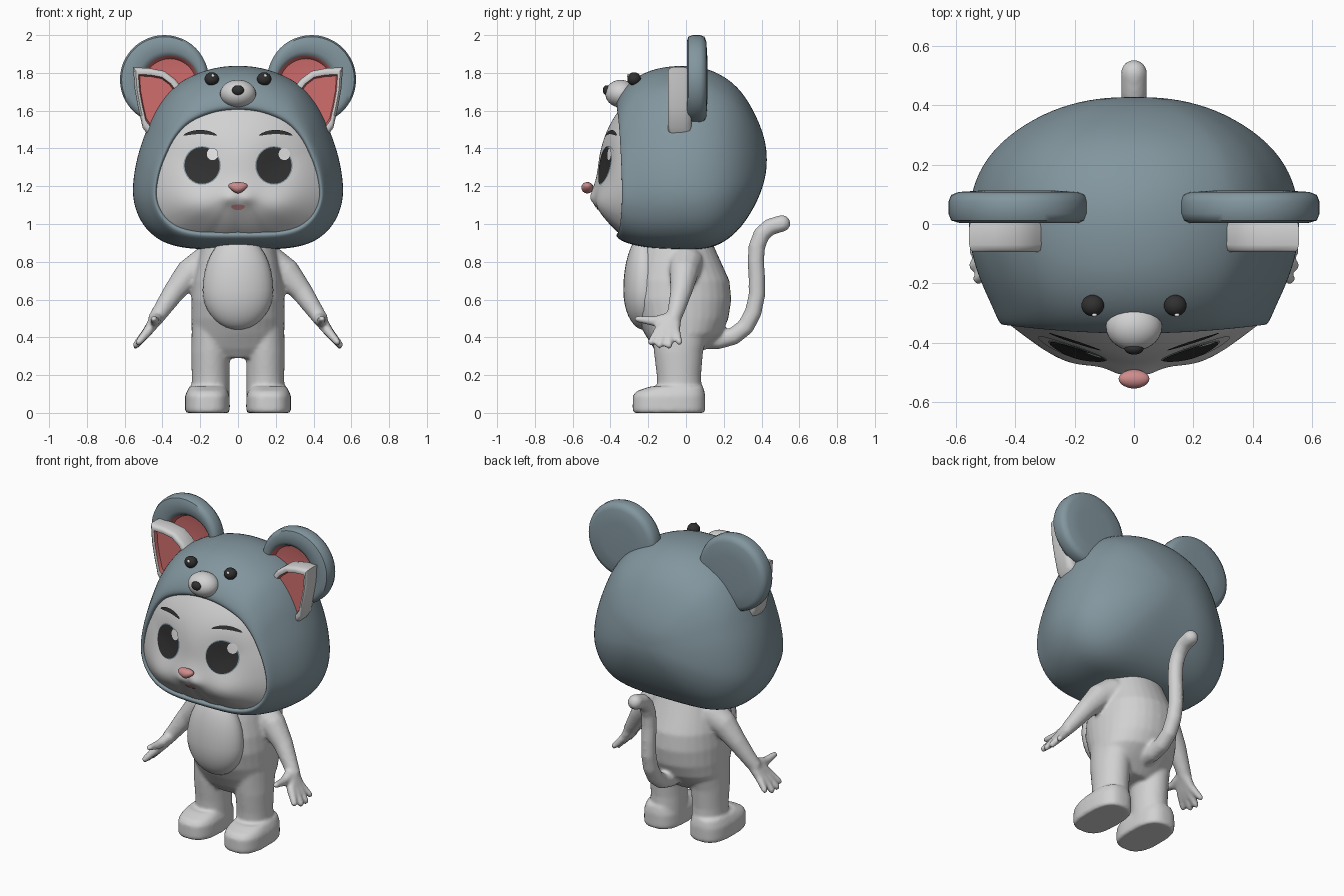
import bpy, bmesh, math
from mathutils import Vector, Matrix

if "Cube" in bpy.data.objects:
    bpy.data.objects.remove(bpy.data.objects["Cube"])


def material(name, r, g, b):
    m = bpy.data.materials.new(name)
    m.diffuse_color = (r, g, b, 1)
    m.use_nodes = True
    m.node_tree.nodes["Principled BSDF"].inputs["Base Color"].default_value = m.diffuse_color
    return m


FUR = material("pale_fur", .64, .64, .64)
SLATE = material("slate_hood", .225, .305, .345)
PINK = material("ear_pink", .64, .155, .155)
ROSE = material("nose_rose", .62, .26, .26)
DARK = material("charcoal", .03, .03, .03)
WHITE = material("eye_glint", .85, .85, .85)


def finish(name, bm, mats, angle=45, fix=True):
    if fix:
        bmesh.ops.recalc_face_normals(bm, faces=bm.faces)
    me = bpy.data.meshes.new(name)
    bm.to_mesh(me)
    bm.free()
    for m in mats:
        me.materials.append(m)
    for p in me.polygons:
        p.use_smooth = True
    me.set_sharp_from_angle(angle=math.radians(angle))
    ob = bpy.data.objects.new(name, me)
    bpy.context.collection.objects.link(ob)
    return ob


def loft(bm, rings, start=True, end=True, tint=None):
    """Skin closed rings of equal length; tint(band) gives a material index."""
    vs = [[bm.verts.new(p) for p in r] for r in rings]
    n = len(rings[0])
    for i in range(len(vs) - 1):
        for j in range(n):
            k = (j + 1) % n
            f = bm.faces.new((vs[i][j], vs[i][k], vs[i + 1][k], vs[i + 1][j]))
            f.material_index = tint(i) if tint else 0
    if start:
        bm.faces.new(vs[0])
    if end:
        f = bm.faces.new(vs[-1])
        f.material_index = tint(len(vs)) if tint else 0


def oval(cx, hw, front, back, z, n=32, power=2.0):
    pts = []
    for i in range(n):
        a = 2 * math.pi * i / n
        c, s = math.cos(a), math.sin(a)
        x = math.copysign(abs(c) ** (2 / power), c)
        y = math.copysign(abs(s) ** (2 / power), s)
        pts.append((cx + hw * x, (front + back) / 2 + (back - front) / 2 * y, z))
    return pts


def beads(bm, path):
    """Round limb from (x, y, z, radius) points, fused later by remeshing."""
    for a, b in zip(path, path[1:]):
        a, b = Vector(a), Vector(b)
        steps = max(2, int((b - a).length / (.35 * min(a[3], b[3]))))
        for i in range(steps + 1):
            p = a.lerp(b, i / steps)
            bmesh.ops.create_icosphere(bm, subdivisions=2, radius=p[3],
                                       matrix=Matrix.Translation(p.xyz))


def ellipsoid(name, c, r, mat, shape=None):
    bm = bmesh.new()
    bmesh.ops.create_uvsphere(bm, u_segments=28, v_segments=18, radius=1)
    for v in bm.verts:
        if shape:
            v.co = shape(v.co)
        v.co = Vector([c[i] + r[i] * v.co[i] for i in range(3)])
    return finish(name, bm, [mat], 80)


# ---- Body: torso, legs, feet, arms, hands and tail fused together ----
bm = bmesh.new()
loft(bm, [oval(0, w, f, b, z, power=2.15) for z, w, f, b in (
    (.29, .15, -.13, .05), (.34, .225, -.17, .10), (.42, .245, -.22, .19),
    (.5, .248, -.265, .225), (.6, .248, -.295, .24), (.7, .238, -.29, .23),
    (.8, .215, -.265, .185), (.9, .19, -.23, .14), (1.0, .17, -.15, .1))])
for s in (-1, 1):
    loft(bm, [oval(s * .145, w, f, b, z) for z, w, f, b in (
        (.06, .1, -.15, .085), (.2, .1, -.155, .08), (.32, .103, -.17, .09), (.45, .1, -.18, .12))])
    loft(bm, [oval(s * .162, w, f, b, z, power=2.7) for z, w, f, b in (
        (0, .112, -.275, .095), (.012, .119, -.283, .102), (.09, .118, -.282, .102),
        (.115, .108, -.262, .098), (.14, .095, -.19, .09))])
    for path in (
        ((.17, 0, .79, .095), (.25, -.01, .745, .08), (.335, -.025, .645, .06),
         (.40, -.05, .55, .048), (.435, -.065, .50, .042)),
        ((.43, -.08, .50, .036), (.475, -.145, .435, .027), (.525, -.185, .375, .02)),
        ((.43, -.08, .50, .036), (.48, -.115, .43, .027), (.54, -.14, .36, .02)),
        ((.43, -.07, .50, .036), (.48, -.085, .43, .027), (.54, -.09, .357, .02)),
        ((.43, -.06, .50, .036), (.475, -.055, .435, .025), (.53, -.035, .375, .019)),
        ((.43, -.09, .50, .034), (.44, -.17, .485, .027), (.445, -.255, .497, .019)),
    ):
        beads(bm, [(s * x, y, z, r) for x, y, z, r in path])
beads(bm, ((0, .08, .39, .055), (0, .17, .385, .05), (0, .25, .405, .048), (0, .315, .455, .047),
           (0, .355, .53, .047), (0, .375, .62, .046), (0, .375, .72, .046), (0, .37, .80, .046),
           (0, .375, .88, .046), (0, .40, .945, .046), (0, .445, .985, .046), (0, .508, 1.003, .047)))
body = finish("body", bm, [FUR])
m = body.modifiers.new("fuse", 'REMESH')
m.mode, m.voxel_size, m.use_smooth_shade = 'VOXEL', .01, True
m = body.modifiers.new("soften", 'SMOOTH')
m.factor, m.iterations = .5, 7

# ---- Belly plate ----
ellipsoid("belly", (0, -.222, .65), (.187, .11, .21), FUR,
          lambda p: Vector((p.x, p.y, p.z * (1.4 if p.z > 0 else 1))))

# ---- Hood: rounded outline lofted from the face opening to the back ----
HALF = ((0, 0), (.3, 0), (.56, .01), (.76, .05), (.91, .135), (.985, .24), (1, .33), (.975, .445),
        (.93, .55), (.865, .65), (.79, .755), (.66, .86), (.54, .915), (.36, .965), (.18, .993), (0, 1))
LOOP = list(HALF) + [(-x, t) for x, t in HALF[-2:0:-1]]


def hood_ring(y, w, lo, hi, bend):
    return [(x * w, y - bend * (1 - x * x), lo + t * (hi - lo)) for x, t in LOOP]


bm = bmesh.new()
loft(bm, [hood_ring(*r) for r in (
    (-.29, .42, .975, 1.59, .03), (-.325, .432, .957, 1.607, .03), (-.345, .443, .943, 1.622, .03),
    (-.328, .46, .918, 1.68, .03), (-.28, .479, .893, 1.757, .02), (-.2, .518, .873, 1.815, 0),
    (-.1, .552, .866, 1.836, 0), (0, .563, .864, 1.842, 0), (.1, .554, .864, 1.83, 0),
    (.2, .517, .898, 1.787, 0), (.295, .435, .98, 1.71, 0), (.375, .305, 1.11, 1.57, 0),
    (.415, .18, 1.22, 1.46, 0), (.428, .07, 1.3, 1.38, 0))], start=False)
hood = finish("hood", bm, [SLATE], 180)
m = hood.modifiers.new("round", 'SUBSURF')
m.levels = m.render_levels = 2

# ---- Face: surface bulging out of the opening ----
CZ = 1.2
POLAR = sorted((math.atan2(.955 + t * .655 - CZ, x * .435), math.hypot(.955 + t * .655 - CZ, x * .435))
               for x, t in LOOP)
POLAR = [(POLAR[-1][0] - 2 * math.pi, POLAR[-1][1])] + POLAR + [(POLAR[0][0] + 2 * math.pi, POLAR[0][1])]


def reach(a):
    for (a0, r0), (a1, r1) in zip(POLAR, POLAR[1:]):
        if a0 <= a <= a1:
            return r0 + (r1 - r0) * (a - a0) / max(a1 - a0, 1e-6)
    return POLAR[0][1]


def bump(x, z, cx, cz, sx, sz):
    return math.exp(-((x - cx) / sx) ** 2 - ((z - cz) / sz) ** 2)


def face_y(x, z):
    d = math.hypot(x, z - CZ) / reach(math.atan2(z - CZ, x))
    ax = abs(x)
    out = .325 + .025 * (1 - (x / .435) ** 2) + .12 * (1 - d ** 2.5)
    out += .03 * bump(ax, z, .22, 1.1, .13, .09) - .022 * bump(ax, z, .2, 1.32, .11, .11)
    out += .028 * bump(x, z, 0, 1.15, .1, .08) + .014 * bump(ax, z, .045, 1.135, .045, .035)
    return -out


def sheet(name, point, mat, lift=0, rings=6, n=32):
    """Disc laid on the face; point(s, angle) gives x and z."""
    bm = bmesh.new()
    rows = []
    for i in range(1, rings + 1):
        pts = [point(i / rings, -math.pi + 2 * math.pi * j / n) for j in range(n)]
        rows.append([(x, face_y(x, z) - lift, z) for x, z in pts])
    loft(bm, rows, start=True, end=False)
    bm.normal_update()
    for f in bm.faces:
        if f.normal.y > 0:
            f.normal_flip()
    return finish(name, bm, [mat], 180, fix=False)


def patch(name, cx, cz, rx, rz, lift, mat, arch=0, rings=6):
    def point(s, a):
        dx = s * rx * math.cos(a)
        return cx + dx, cz + s * rz * math.sin(a) - arch * dx * dx
    return sheet(name, point, mat, lift, rings)


sheet("face", lambda s, a: (s * 1.04 * reach(a) * math.cos(a), CZ + s * 1.04 * reach(a) * math.sin(a)),
      FUR, rings=26, n=88)
for side, s in (("left", -1), ("right", 1)):
    patch(side + "_eye", s * .21, 1.308, .113, .104, .003, FUR)
    patch(side + "_iris_rim", s * .19, 1.31, .099, .102, .005, SLATE)
    patch(side + "_iris", s * .19, 1.31, .093, .097, .008, DARK)
    patch(side + "_glint", s * .19 + .055, 1.37, .03, .032, .0095, WHITE, rings=3)
    patch(side + "_brow", s * .2, 1.487, .088, .011, .008, DARK, arch=2.2)
patch("mouth", 0, 1.088, .036, .015, .004, ROSE, arch=-3, rings=4)
ellipsoid("nose", (0, -.522, 1.192), (.06, .032, .03), ROSE,
          lambda p: Vector((p.x * (.8 + .35 * p.z), p.y, p.z)))

# ---- Small animal face on the hood ----
ellipsoid("hood_snout", (0, -.345, 1.69), (.095, .082, .073), FUR)
ellipsoid("hood_nose", (0, -.42, 1.708), (.032, .02, .026), DARK)
for side, s in (("left", -1), ("right", 1)):
    ellipsoid(side + "_hood_eye", (s * .139, -.275, 1.768), (.038, .036, .035), DARK)
    ellipsoid(side + "_hood_eye_glint", (s * .139 + .006, -.306, 1.785), (.009, .007, .009), WHITE)

# ---- Round hood ears (dished pink front) and pointed ears ----
TRI = ((.555, 1.83), (.47, 1.825), (.39, 1.81), (.33, 1.765), (.28, 1.70), (.32, 1.58),
       (.44, 1.475), (.475, 1.468), (.505, 1.51), (.53, 1.62), (.548, 1.72))
for side, s in (("left", -1), ("right", 1)):
    bm = bmesh.new()
    rings = []
    for r, y, off in ((.12, .113, 0), (.2, .108, 0), (.226, .098, 0), (.235, .075, 0), (.235, .035, 0),
                      (.226, .012, 0), (.205, .004, .006), (.172, .006, .022), (.157, .018, .03),
                      (.14, .05, .03), (.08, .058, .03)):
        rings.append([(s * (.39 - off + r * math.cos(a)), y, 1.765 - off + r * math.sin(a))
                      for a in [2 * math.pi * i / 48 for i in range(48)]])
    loft(bm, rings, tint=lambda i: int(i >= 8))
    finish(side + "_round_ear", bm, [SLATE, PINK], 50)

    bm = bmesh.new()
    rings = []
    for k, y in ((.8, .03), (.95, .02), (1, -.01), (1, -.07), (.96, -.088), (.88, -.095),
                 (.76, -.09), (.7, -.07)):
        rings.append([(s * (.44 + k * (x - .44)), y, 1.675 + k * (z - 1.675)) for x, z in TRI])
    loft(bm, rings, tint=lambda i: int(i >= 6))
    finish(side + "_pointed_ear", bm, [FUR, PINK], 50)
